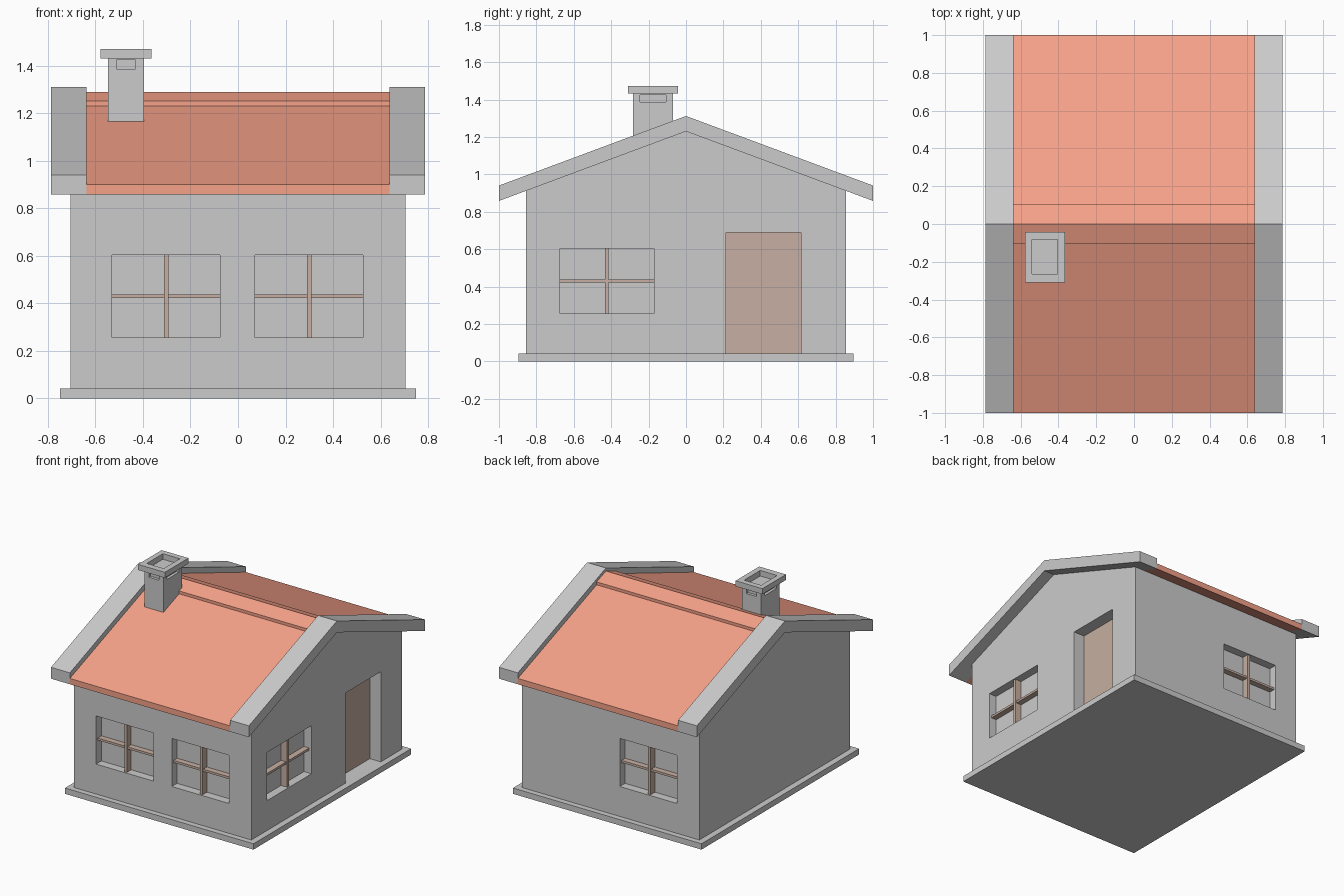
import bpy, bmesh

if "Cube" in bpy.data.objects:
    bpy.data.objects.remove(bpy.data.objects["Cube"])


def material(name, rgb):
    m = bpy.data.materials.new(name)
    m.diffuse_color = (*rgb, 1)
    m.use_nodes = True
    m.node_tree.nodes["Principled BSDF"].inputs["Base Color"].default_value = m.diffuse_color
    return m


RED = material("roof_red", (0.92, 0.36, 0.25))
BROWN = material("wood_brown", (0.57, 0.43, 0.36))


def prism(name, half, x0, x1, mat=None):
    """Extrude a y/z profile, mirrored in y, along x. Points on y = 0 are not doubled."""
    pts = half + [(-y, z) for y, z in reversed(half) if y > 0]
    bm = bmesh.new()
    face = bm.faces.new([bm.verts.new((x0, y, z)) for y, z in pts])
    ext = bmesh.ops.extrude_face_region(bm, geom=[face])
    moved = [g for g in ext["geom"] if isinstance(g, bmesh.types.BMVert)]
    bmesh.ops.translate(bm, verts=moved, vec=(x1 - x0, 0, 0))
    return finish(name, bm, mat)


def box(name, x, y, z, mat=None):
    bm = bmesh.new()
    bmesh.ops.create_cube(bm, size=1)
    for v in bm.verts:
        v.co = [(r[0] + r[1]) / 2 + c * (r[1] - r[0]) for r, c in zip((x, y, z), v.co)]
    return finish(name, bm, mat)


def finish(name, bm, mat):
    bmesh.ops.recalc_face_normals(bm, faces=bm.faces)
    me = bpy.data.meshes.new(name)
    bm.to_mesh(me)
    bm.free()
    if mat:
        me.materials.append(mat)
    ob = bpy.data.objects.new(name, me)
    bpy.context.collection.objects.link(ob)
    return ob


def cut(ob, x, y, z):
    cutter = box("cutter", x, y, z)
    mod = ob.modifiers.new("cut", "BOOLEAN")
    mod.operation, mod.solver, mod.object = "DIFFERENCE", "EXACT", cutter
    bpy.context.view_layer.objects.active = ob
    bpy.ops.object.modifier_apply(modifier=mod.name)
    bpy.data.objects.remove(cutter)


# Floor slab and gabled wall block
box("base_slab", (-0.75, 0.75), (-0.895, 0.895), (0, 0.042))
walls = prism("walls", [(0.855, 0.042), (0.855, 0.914), (0, 1.23)], -0.705, 0.705)

# Roof covering with raised ridge cap, then the gable trims
prism("roof", [(0, 1.23), (1, 0.858), (1, 0.9), (0.105, 1.231), (0.105, 1.252), (0, 1.29)][1:]
      , -0.637, 0.637, RED).name = "roof_top"
bpy.data.objects.remove(bpy.data.objects["roof_top"])


def roof_half(name, pts, x0, x1, mat=None):
    for side, s in (("front", -1), ("back", 1)):
        bm = bmesh.new()
        a = [bm.verts.new((x0, s * y, z)) for y, z in pts]
        b = [bm.verts.new((x1, s * y, z)) for y, z in pts]
        bm.faces.new(a)
        bm.faces.new(b)
        for i in range(len(pts)):
            j = (i + 1) % len(pts)
            if pts[i][0] or pts[j][0]:  # leave the ridge joint open
                bm.faces.new((a[i], a[j], b[j], b[i]))
        finish(f"{name}_{side}", bm, mat)


roof_half("roof", [(0, 1.23), (1, 0.858), (1, 0.9), (0.105, 1.231), (0.105, 1.252), (0, 1.29)],
          -0.637, 0.637, RED)
for side, x0, x1 in (("left", -0.787, -0.637), ("right", 0.637, 0.787)):
    roof_half(f"gable_trim_{side}", [(0, 1.23), (1, 0.858), (1, 0.94), (0, 1.312)], x0, x1)

# Windows: recess in the wall plus crossed glazing bars
Z0, Z1, ZM = 0.257, 0.603, 0.43


def window(name, axis, sign, wall, a, b):
    def place(u, d0, d1):
        d = sorted((sign * (wall - d0), sign * (wall - d1)))
        return (u, d) if axis == "y" else (d, u)

    mid = (a + b) / 2
    cut(walls, *place((a, b), -0.05, 0.06), (Z0, Z1))
    box(name + "_upright_bar", *place((mid - 0.01, mid + 0.01), 0.01, 0.06), (Z0, Z1), BROWN)
    box(name + "_cross_bar", *place((a, b), 0.018, 0.06), (ZM - 0.008, ZM + 0.008), BROWN)


window("front_left_window", "y", -1, 0.855, -0.53, -0.075)
window("front_right_window", "y", -1, 0.855, 0.072, 0.527)
window("back_window", "y", 1, 0.855, -0.527, -0.072)
window("side_window", "x", 1, 0.705, -0.675, -0.172)

# Door set back in the right wall
cut(walls, (0.615, 0.8), (0.213, 0.615), (0.042, 0.69))
box("door", (0.60, 0.618), (0.213, 0.615), (0.042, 0.69), BROWN)

# Chimney with a small notch on every side, and a hollow cap
chimney = box("chimney", (-0.547, -0.395), (-0.283, -0.07), (1.1, 1.432))
for x in ((-0.6, -0.527), (-0.415, -0.35)):
    cut(chimney, x, (-0.245, -0.108), (1.387, 1.425))
for y in ((-0.35, -0.263), (-0.09, -0.02)):
    cut(chimney, (-0.511, -0.432), y, (1.387, 1.425))
cap = box("chimney_cap", (-0.578, -0.365), (-0.31, -0.042), (1.432, 1.472))
cut(cap, (-0.54, -0.405), (-0.265, -0.082), (1.4, 1.5))
